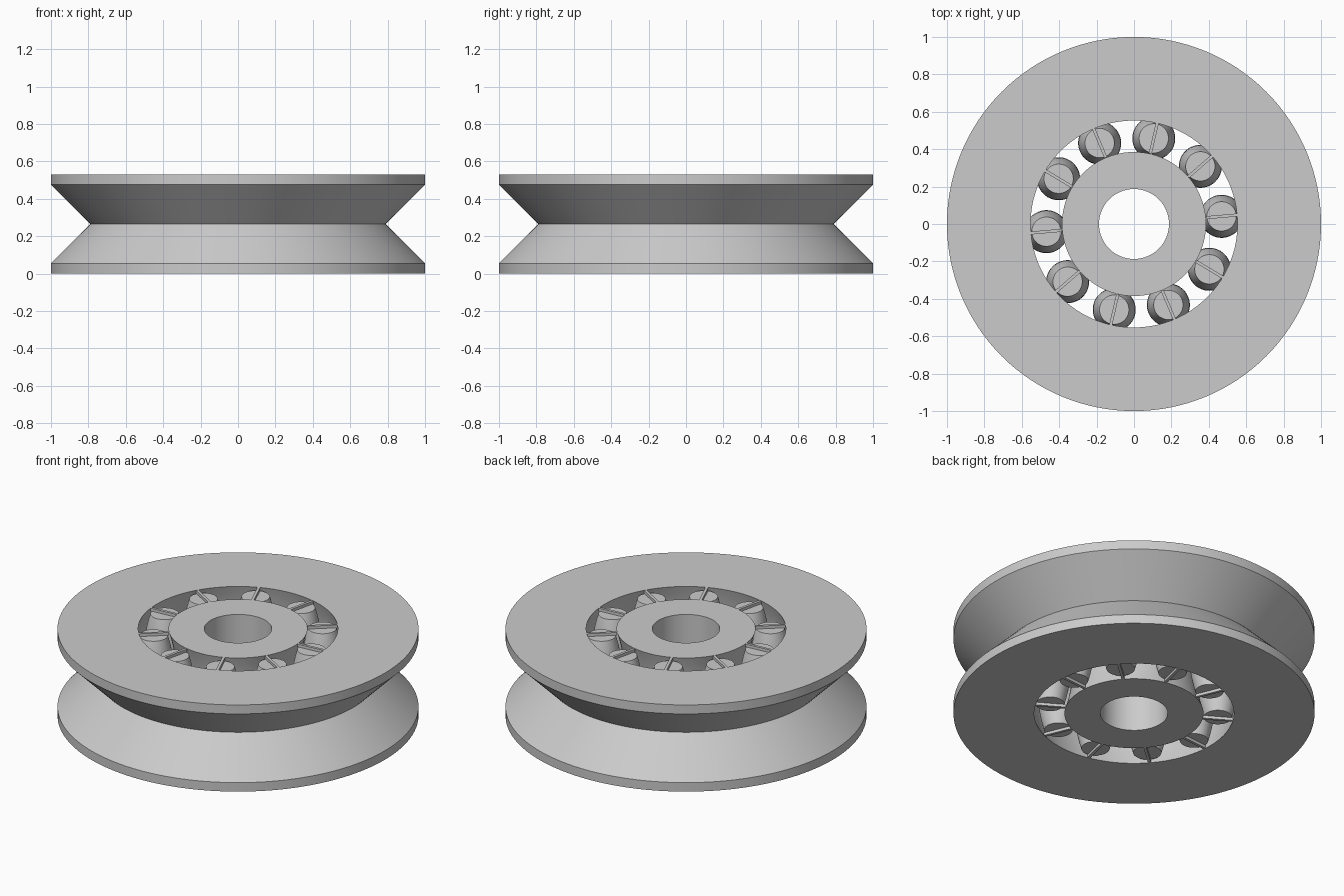
import bpy, bmesh
from math import radians, cos, sin, sqrt, pi

cube = bpy.data.objects.get("Cube")
if cube:
    bpy.data.objects.remove(cube, do_unlink=True)

HEIGHT = 0.53
MID = HEIGHT / 2
RECESS = 0.018        # roller ends sit below the faces
TRACK = 0.47          # radius of the roller circle
BULGE = 0.042         # barrel bulge of the rollers and races
ROLLERS = 10

grey = bpy.data.materials.new("plain_grey")
grey.use_nodes = True
grey.diffuse_color = (0.6, 0.6, 0.6, 1)
grey.node_tree.nodes["Principled BSDF"].inputs["Base Color"].default_value = (0.6, 0.6, 0.6, 1)


def finish(name, bm, smooth=True):
    bmesh.ops.recalc_face_normals(bm, faces=bm.faces)
    mesh = bpy.data.meshes.new(name)
    bm.to_mesh(mesh)
    bm.free()
    mesh.materials.append(grey)
    obj = bpy.data.objects.new(name, mesh)
    bpy.context.collection.objects.link(obj)
    if smooth:
        bpy.ops.object.select_all(action='DESELECT')
        obj.select_set(True)
        bpy.context.view_layer.objects.active = obj
        bpy.ops.object.shade_smooth_by_angle(angle=radians(30))
    return obj


def lathe(name, profile, steps, closed):
    """Turn a (radius, z) profile around the z axis."""
    bm = bmesh.new()
    rings = [[bm.verts.new((r * cos(2 * pi * i / steps), r * sin(2 * pi * i / steps), z))
              for i in range(steps)] for r, z in profile]
    pairs = list(zip(rings, rings[1:]))
    if closed:
        pairs.append((rings[-1], rings[0]))
    else:
        bm.faces.new(rings[0])
        bm.faces.new(rings[-1])
    for a, b in pairs:
        for i in range(steps):
            j = (i + 1) % steps
            bm.faces.new((a[i], a[j], b[j], b[i]))
    return finish(name, bm)


def barrel(base, direction, low, high, count=12):
    """Curved wall that bulges at mid height."""
    points = []
    for i in range(count + 1):
        z = low + (high - low) * i / count
        t = (z - MID) / MID
        points.append((base + direction * BULGE * (1 - t * t), z))
    return points


# Pulley wheel with V groove and a hollowed inner race
outer = [(1, HEIGHT), (1, 0.475), (0.79, MID), (1, HEIGHT - 0.475), (1, 0)]
lathe("pulley_wheel", barrel(0.553, 1, 0, HEIGHT) + outer, 128, True)

# Hub with shaft hole and a hollowed outer race
lathe("hub", barrel(0.385, -1, 0, HEIGHT) + [(0.187, HEIGHT), (0.187, 0)], 96, True)

# Barrel rollers, each with a thin radial bar at both ends
roller = lathe("roller_1", barrel(0.073, 1, RECESS, HEIGHT - RECESS), 40, False)
bm = bmesh.new()
for z in (RECESS / 2 + 0.001, HEIGHT - RECESS / 2 - 0.001):
    box = bmesh.ops.create_cube(bm, size=1)["verts"]
    bmesh.ops.scale(bm, verts=box, vec=(0.168, 0.016, RECESS))
    bmesh.ops.translate(bm, verts=box, vec=(0, 0, z))
bar = finish("end_bars_1", bm, smooth=False)

for i in range(ROLLERS):
    a = radians(5) + 2 * pi * i / ROLLERS
    for part, label in ((roller, "roller"), (bar, "end_bars")):
        obj = part
        if i:
            obj = part.copy()
            obj.name = f"{label}_{i + 1}"
            bpy.context.collection.objects.link(obj)
        obj.location = (TRACK * cos(a), TRACK * sin(a), 0)
        obj.rotation_euler.z = a
